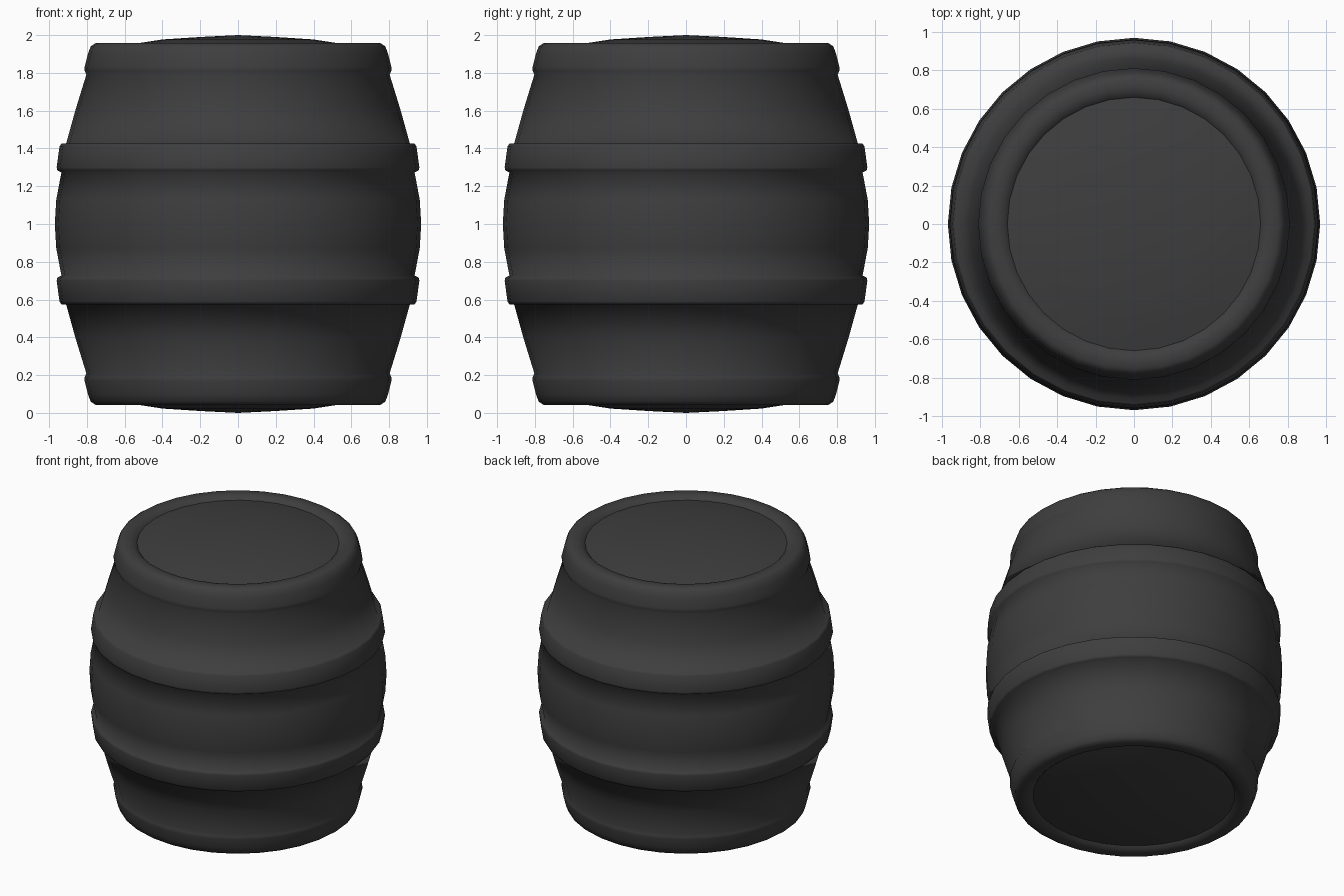
import bpy
import bmesh
from math import pi

SEGMENTS = 32
MID = 1.0

cube = bpy.data.objects.get("Cube")
if cube:
    bpy.data.objects.remove(cube, do_unlink=True)

metal = bpy.data.materials.new("dark grey metal")
metal.use_nodes = True
colour = (0.048, 0.048, 0.048, 1)
metal.diffuse_color = colour
metal.node_tree.nodes["Principled BSDF"].inputs["Base Color"].default_value = colour


def lathe(name, profile):
    """Turn a (radius, height) profile around the z axis."""
    bm = bmesh.new()
    verts = [bm.verts.new((r, 0, z)) for r, z in profile]
    edges = [bm.edges.new(pair) for pair in zip(verts, verts[1:])]
    bmesh.ops.spin(bm, geom=verts + edges, cent=(0, 0, 0), axis=(0, 0, 1),
                   angle=2 * pi, steps=SEGMENTS, use_duplicate=False)
    bmesh.ops.remove_doubles(bm, verts=bm.verts, dist=0.0005)
    bmesh.ops.recalc_face_normals(bm, faces=bm.faces)
    # Make sure an open sheet also faces away from the middle
    if sum(f.normal.dot(f.calc_center_median() - f.calc_center_median().project((0, 0, 1)))
           + f.normal.z * (f.calc_center_median().z - MID) for f in bm.faces) < 0:
        bmesh.ops.reverse_faces(bm, faces=bm.faces)
    for face in bm.faces:
        face.smooth = True
    mesh = bpy.data.meshes.new(name)
    bm.to_mesh(mesh)
    bm.free()
    mesh.materials.append(metal)
    obj = bpy.data.objects.new(name, mesh)
    bpy.context.collection.objects.link(obj)
    return obj


def mirrored(profile):
    return [(r, 2 * MID - z) for r, z in profile]


# Upper half of the shell: end rim, sloping wall, hoop, belly
rim = [(0.66, 1.93), (0.68, 1.95), (0.71, 1.957), (0.755, 1.957),
       (0.78, 1.94), (0.795, 1.9), (0.812, 1.83), (0.812, 1.812), (0.803, 1.79)]
wall = [(0.86, 1.605), (0.91, 1.425)]
hoop = [(0.935, 1.425), (0.945, 1.41), (0.96, 1.3), (0.957, 1.285), (0.935, 1.272)]
belly = [(0.962, 1.13), (0.97, 1.0)]
half = rim + wall + hoop + belly
lathe("barrel_shell", half + mirrored(half[:-1])[::-1])

# Shallow domed heads set inside the rims
head = [(0, 2.0), (0.2, 1.99), (0.4, 1.977), (0.53, 1.957), (0.66, 1.93)]
lathe("top_head", head)
lathe("bottom_head", mirrored(head))
